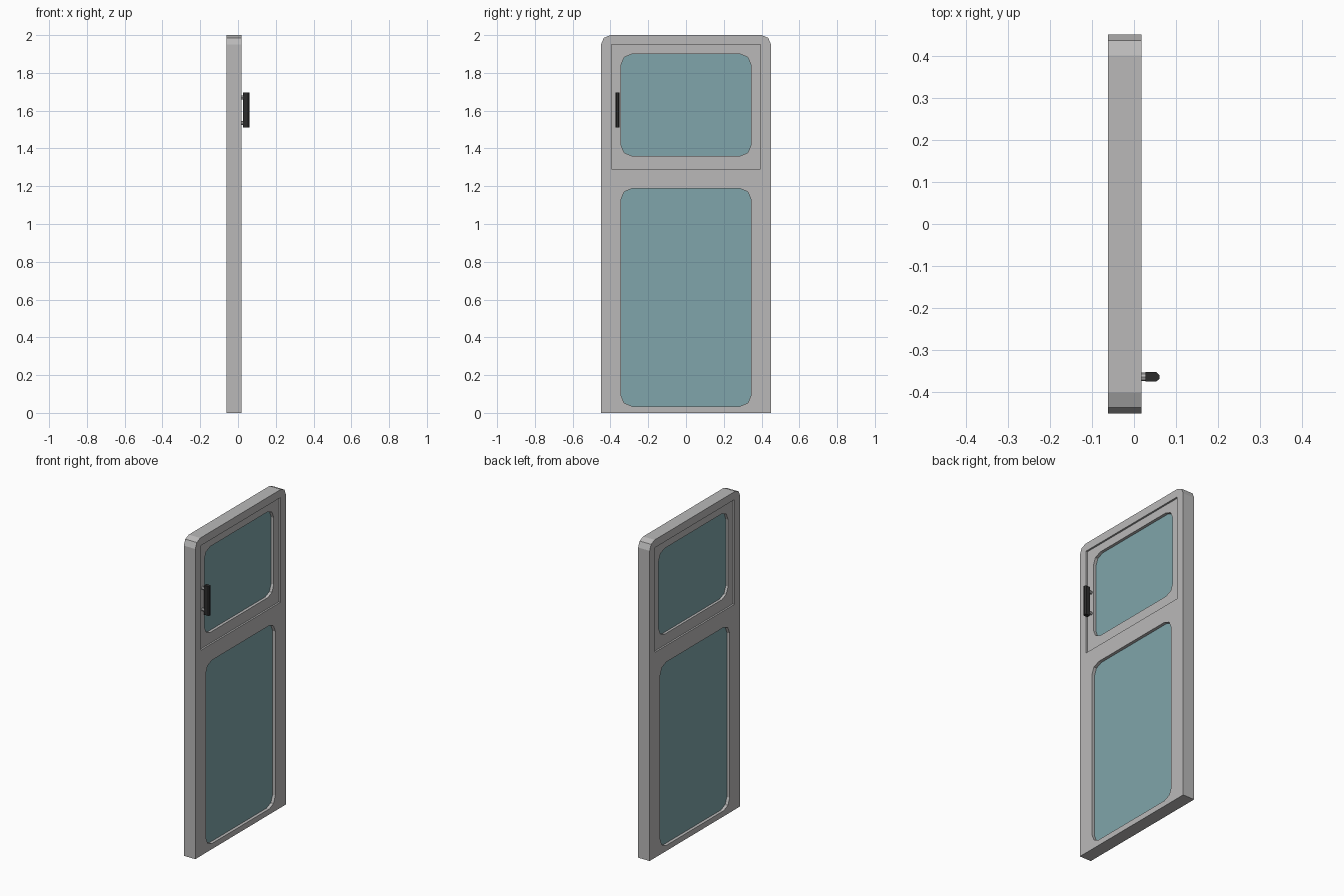
import bpy, bmesh, math
from mathutils import Matrix

cube = bpy.data.objects.get("Cube")
if cube:
    bpy.data.objects.remove(cube, do_unlink=True)


def material(name, rgb):
    m = bpy.data.materials.new(name)
    m.use_nodes = True
    col = (*rgb, 1.0)
    m.diffuse_color = col
    m.node_tree.nodes["Principled BSDF"].inputs["Base Color"].default_value = col
    return m


GREY = material("frame grey", (0.49, 0.485, 0.485))
GLASS = material("teal glass", (0.215, 0.375, 0.405))
BLACK = material("grip black", (0.025, 0.025, 0.025))


def outline(y0, y1, z0, z1, r_bottom=0.0, r_top=0.0, steps=2):
    """Rectangle in the (y, z) plane with rounded corners."""
    pts = []
    corners = [(y1, z0, -90, r_bottom, -1, 1), (y1, z1, 0, r_top, -1, -1),
               (y0, z1, 90, r_top, 1, -1), (y0, z0, 180, r_bottom, 1, 1)]
    for y, z, start, r, sy, sz in corners:
        if r == 0:
            pts.append((y, z))
            continue
        for i in range(steps + 1):
            a = math.radians(start + 90 * i / steps)
            pts.append((y + sy * r + r * math.cos(a), z + sz * r + r * math.sin(a)))
    return pts


# local x, y, z -> world y, z, x
SIDEWAYS = Matrix(((0, 0, 1, 0), (1, 0, 0, 0), (0, 1, 0, 0), (0, 0, 0, 1)))


def slab(name, loops, a, b, mat, turn=SIDEWAYS):
    """Extrude a filled outline (with holes) from a to b along its normal."""
    cu = bpy.data.curves.new(name, "CURVE")
    cu.dimensions = "2D"
    cu.fill_mode = "BOTH"
    cu.extrude = (b - a) / 2
    for loop in loops:
        sp = cu.splines.new("POLY")
        sp.points.add(len(loop) - 1)
        for p, (u, v) in zip(sp.points, loop):
            p.co = (u, v, 0, 1)
        sp.use_cyclic_u = True
    tmp = bpy.data.objects.new(name + " outline", cu)
    me = bpy.data.meshes.new_from_object(tmp)
    bpy.data.objects.remove(tmp)
    bpy.data.curves.remove(cu)
    me.name = name
    bm = bmesh.new()
    bm.from_mesh(me)
    bmesh.ops.transform(bm, matrix=turn @ Matrix.Translation((0, 0, (a + b) / 2)), verts=bm.verts)
    bmesh.ops.remove_doubles(bm, verts=bm.verts, dist=1e-5)
    bmesh.ops.recalc_face_normals(bm, faces=bm.faces)
    for f in bm.faces:
        f.smooth = False
        f.material_index = 0
    bm.to_mesh(me)
    bm.free()
    me.materials.clear()
    me.materials.append(mat)
    ob = bpy.data.objects.new(name, me)
    bpy.context.collection.objects.link(ob)
    return ob


# Outer frame, with a square upper opening and a rounded lower one
sash_edge = outline(-0.395, 0.395, 1.292, 1.95)
lower_hole = outline(-0.345, 0.345, 0.035, 1.188, 0.06, 0.06)
upper_hole = outline(-0.345, 0.345, 1.36, 1.90, 0.06, 0.06)
slab("frame", [outline(-0.45, 0.45, 0, 2, 0, 0.05), sash_edge, lower_hole],
     -0.062, 0.018, GREY)

# Upper sash, set back on both sides
slab("upper_sash", [sash_edge, upper_hole], -0.051, 0.007, GREY)

# Panes, tucked slightly into their frames
slab("upper_glass", [outline(-0.35, 0.35, 1.355, 1.905, 0.06, 0.06)], -0.035, -0.011, GLASS)
slab("lower_glass", [outline(-0.35, 0.35, 0.03, 1.193, 0.06, 0.06)], -0.043, -0.001, GLASS)

# Handle grip, bevelled along its outer edge
HY = -0.363
grip = [(0.027, HY - 0.011), (0.053, HY - 0.011), (0.06, HY - 0.005),
        (0.06, HY + 0.005), (0.053, HY + 0.011), (0.027, HY + 0.011)]
slab("handle_grip", [grip], 1.51, 1.695, BLACK, Matrix.Identity(4))

# Handle posts
for name, z in (("lower_handle_post", 1.535), ("upper_handle_post", 1.67)):
    ring = [(HY + 0.01 * math.cos(i * math.pi / 4), z + 0.01 * math.sin(i * math.pi / 4))
            for i in range(8)]
    slab(name, [ring], 0.002, 0.03, GREY)
